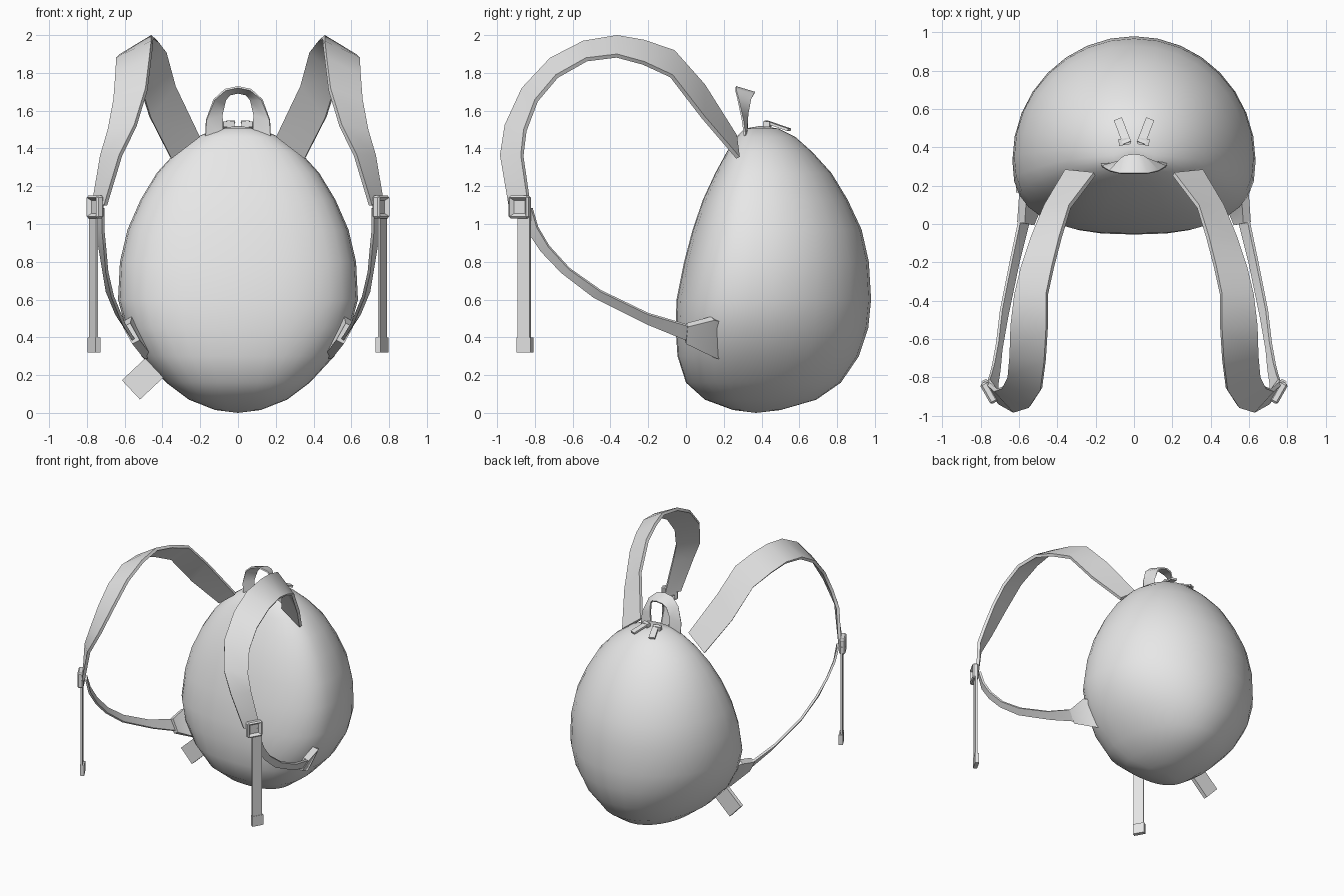
import bpy, bmesh
from math import cos, sin, pi, radians
from mathutils import Vector, Matrix

default_cube = bpy.data.objects.get("Cube")
if default_cube:
    bpy.data.objects.remove(default_cube, do_unlink=True)

GREY = (0.8, 0.8, 0.8, 1.0)
fabric = bpy.data.materials.new("grey_fabric")
fabric.use_nodes = True
fabric.diffuse_color = GREY
fabric.node_tree.nodes["Principled BSDF"].inputs["Base Color"].default_value = GREY


def finish(name, bm, mirrored=False, angle=35):
    """Turn a bmesh into a shaded object, optionally mirrored across x."""
    bmesh.ops.recalc_face_normals(bm, faces=bm.faces)
    mesh = bpy.data.meshes.new(name)
    bm.to_mesh(mesh)
    bm.free()
    mesh.materials.append(fabric)
    obj = bpy.data.objects.new(name, mesh)
    bpy.context.collection.objects.link(obj)
    bpy.ops.object.select_all(action='DESELECT')
    obj.select_set(True)
    bpy.context.view_layer.objects.active = obj
    bpy.ops.object.shade_smooth_by_angle(angle=radians(angle))
    if mirrored:
        obj.modifiers.new("Mirror", 'MIRROR')
    return obj


def ribbon(name, edge_a, edge_b, thickness, mirrored=True):
    """Strip of webbing spanning two edge paths, with thickness."""
    bm = bmesh.new()
    rows = [(bm.verts.new(a), bm.verts.new(b)) for a, b in zip(edge_a, edge_b)]
    for (a, b), (c, d) in zip(rows, rows[1:]):
        bm.faces.new((a, b, d, c))
    bmesh.ops.recalc_face_normals(bm, faces=bm.faces)
    bmesh.ops.solidify(bm, geom=bm.faces[:], thickness=thickness)
    return finish(name, bm, mirrored)


def oriented_box(centre, size, across, up):
    """Box whose local x runs along 'across' and local z along 'up'."""
    across = Vector(across).normalized()
    normal = Vector(up).cross(across).normalized()
    up = across.cross(normal)
    turn = Matrix((across, normal, up)).transposed().to_4x4()
    bm = bmesh.new()
    bmesh.ops.create_cube(bm, size=1, matrix=Matrix.Translation(centre) @ turn
                          @ Matrix.Diagonal((*size, 1)))
    return bm


# Egg-shaped bag: (height, half width, front y, rear y) for each ring
RINGS = [
    (.015, .12, .25, .5), (.07, .26, .1, .69), (.16, .38, 0, .82),
    (.3, .51, -.045, .915), (.45, .595, -.055, .965), (.6, .635, -.05, .98),
    (.8, .625, -.01, .968), (.97, .585, .035, .93), (1.13, .515, .09, .855),
    (1.27, .43, .155, .77), (1.38, .33, .215, .67), (1.46, .22, .265, .58),
    (1.505, .11, .31, .49),
]
SEGMENTS = 32


def ring_point(z, width, front, rear, angle):
    """Round at the rear, flatter and squarer at the front panel."""
    middle = front + (rear - front) * .37
    c, s = cos(angle), sin(angle)
    if s >= 0:
        return width * c, middle + (rear - middle) * s, z
    power = 2 / 2.6
    x = width * abs(c) ** power * (1 if c > 0 else -1)
    return x, middle - (middle - front) * abs(s) ** power, z


bm = bmesh.new()
loops = [[bm.verts.new(ring_point(*ring, 2 * pi * i / SEGMENTS))
          for i in range(SEGMENTS)] for ring in RINGS]
bottom = bm.verts.new((0, .37, 0))
top = bm.verts.new((0, .4, 1.52))
for i in range(SEGMENTS):
    j = (i + 1) % SEGMENTS
    for low, high in zip(loops, loops[1:]):
        bm.faces.new((low[i], low[j], high[j], high[i]))
    bm.faces.new((bottom, loops[0][j], loops[0][i]))
    bm.faces.new((top, loops[-1][i], loops[-1][j]))
finish("bag_body", bm, angle=60)

# Wide padded shoulder straps
ribbon("shoulder_strap",
       [(.21, .27, 1.47), (.34, .1, 1.74), (.39, -.06, 1.92), (.43, -.22, 1.975),
        (.46, -.365, 2), (.46, -.545, 1.97), (.47, -.72, 1.88), (.49, -.87, 1.72),
        (.55, -.96, 1.525), (.63, -.985, 1.365), (.71, -.94, 1.1)],
       [(.36, .285, 1.355), (.47, .1, 1.57), (.54, -.07, 1.79), (.59, -.22, 1.86),
        (.625, -.365, 1.9), (.645, -.53, 1.88), (.65, -.69, 1.79), (.66, -.8, 1.66),
        (.69, -.86, 1.5), (.73, -.875, 1.365), (.775, -.836, 1.1)], .022)

# Narrow lower webbing running back to the bag
ribbon("lower_strap",
       [(.765, -.82, 1.08), (.755, -.79, .98), (.74, -.73, .88), (.72, -.62, .76),
        (.7, -.45, .64), (.65, -.2, .52), (.6, .04, .45)],
       [(.72, -.88, 1.08), (.72, -.84, .96), (.71, -.77, .855), (.7, -.66, .74),
        (.67, -.49, .61), (.61, -.2, .465), (.555, .02, .375)], .016)

# Flared anchor tabs at the ends of the lower webbing
ribbon("strap_anchor", [(.61, .01, .455), (.6, .15, .49), (.56, .2, .48)],
       [(.56, 0, .365), (.5, .155, .29), (.45, .2, .28)], .045)

# Buckle frames with a recessed centre
ACROSS, UP = (-.49, -.87, 0), (0, 0, 1)
outward = Vector((.87, -.49, 0))
bm = oriented_box((.757, -.88, 1.09), (.12, .045, .12), ACROSS, UP)
bmesh.ops.bevel(bm, geom=bm.edges[:], offset=.01, affect='EDGES')
bm.normal_update()
face = max(bm.faces, key=lambda f: f.normal.dot(outward) + f.calc_area())
bmesh.ops.inset_region(bm, faces=[face], thickness=.022)
bmesh.ops.translate(bm, verts=face.verts[:], vec=outward * -.02)
finish("strap_buckle", bm, True)

# Hanging strap tails with folded ends
finish("strap_tail", oriented_box((.765, -.857, .72), (.075, .014, .74), ACROSS, UP), True)
finish("tail_fold", oriented_box((.763, -.852, .36), (.085, .03, .08), ACROSS, UP), True)


# Carry loop, twisting from front-facing feet to a flat crown
def arch(half):
    return half + [(-x, y, z) for x, y, z in reversed(half[:-1])]


ribbon("carry_loop",
       arch([(.175, .32, 1.44), (.17, .305, 1.55), (.13, .28, 1.66),
             (.07, .265, 1.715), (0, .265, 1.73)]),
       arch([(.08, .325, 1.46), (.085, .33, 1.58), (.07, .345, 1.66),
             (.045, .36, 1.69), (0, .365, 1.7)]), .01, mirrored=False)

# Zip sliders and pull tabs
finish("zip_slider", oriented_box((.05, .43, 1.528), (.06, .035, .03), (1, -.15, 0), UP), True)
finish("zip_pull", oriented_box((.06, .485, 1.52), (.14, .045, .014),
                                (.05, .13, -.045), UP), True)

# Fabric tag sewn low into one side seam
finish("side_tag", oriented_box((-.505, .18, .18), (.17, .03, .14), (-.8, 0, -.75), (-.75, 0, .8)))
